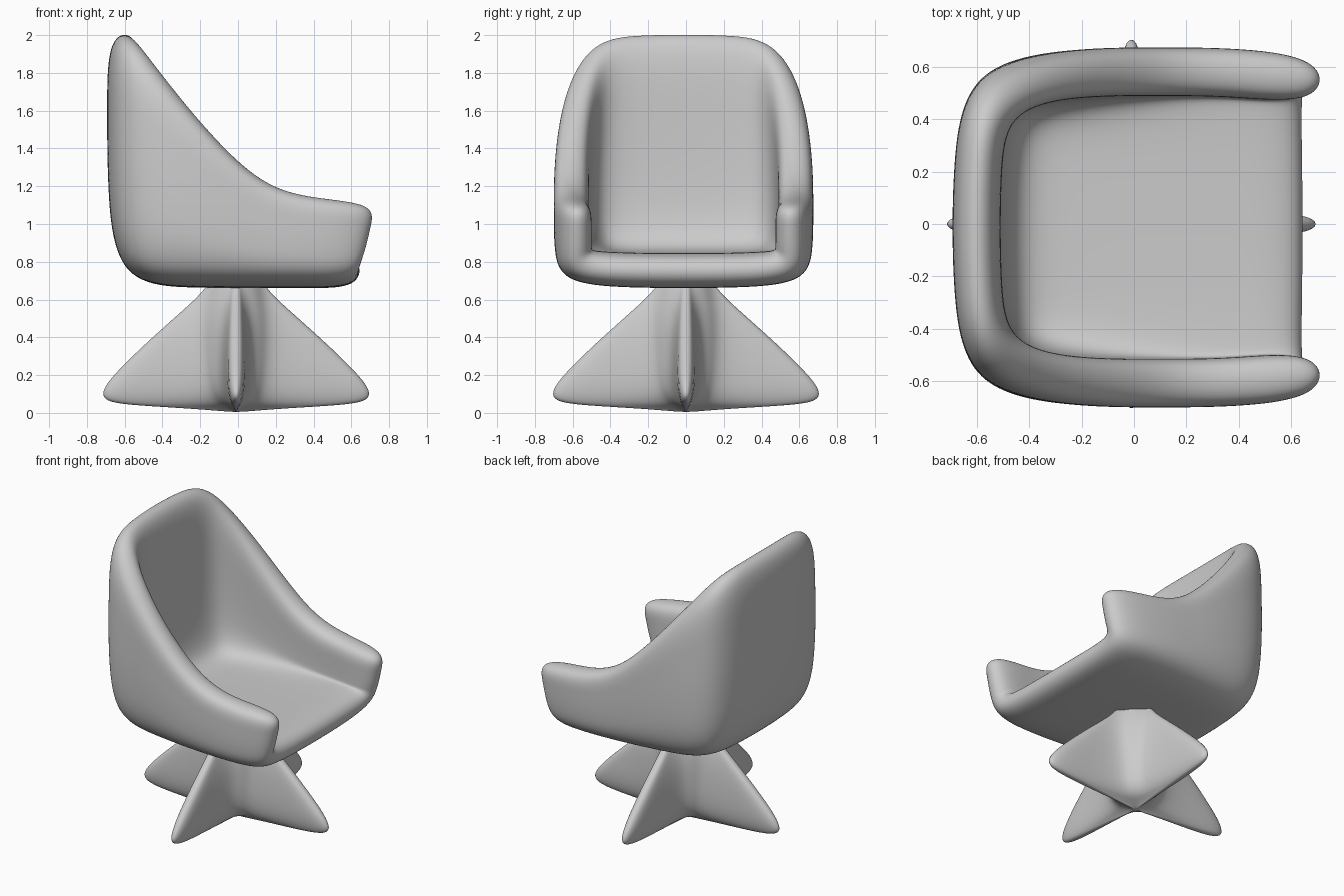
import bpy, bmesh, math
from mathutils import Vector

if "Cube" in bpy.data.objects:
    bpy.data.objects.remove(bpy.data.objects["Cube"])


def finish(name, bm, location, levels):
    mesh = bpy.data.meshes.new(name)
    bm.to_mesh(mesh)
    bm.free()
    mesh.shade_smooth()
    obj = bpy.data.objects.new(name, mesh)
    obj.location = location
    bpy.context.collection.objects.link(obj)
    sub = obj.modifiers.new("Smooth", "SUBSURF")
    sub.levels = sub.render_levels = levels
    return obj


# Seat shell: outer sheet of a floor and three walls, open towards +x
FLOOR = 0.66
xs = [0.655, 0.38, 0.10, -0.24, -0.695]
ys = [0.687, 0.25, -0.25, -0.687]
side_tops = [1.115, 1.14, 1.22, 1.58, 1.99]
back_tops = [1.99, 2.02, 2.02, 1.99]
levels = [0, 0.40, 0.70, 1]


def shell_point(x, y, top, f):
    z = FLOOR + (top - FLOOR) * f
    side, back, front = abs(y) == ys[0], x == xs[-1], x == xs[0]
    if front:                            # arm fronts lean forward and narrow
        x += 0.10 * f
        y *= 0.945 if side else 1
    if side and back:                    # rounded back corners, narrower at the top
        x += 0.055
        y *= 0.92 - 0.06 * f * f
    if f == 0 and (side or back):        # rounded lower edge
        z += 0.04 if side and back else 0.022
        x += 0.045 if back else 0
        y *= 0.95 if side else 1
    return Vector((x, y, z))


bm = bmesh.new()


def add_grid(rows):
    grid = [[bm.verts.new(p) for p in row] for row in rows]
    for r0, r1 in zip(grid, grid[1:]):
        for i in range(len(r0) - 1):
            bm.faces.new((r0[i], r0[i + 1], r1[i + 1], r1[i]))


add_grid([[shell_point(x, y, FLOOR, 0) for x in xs] for y in ys])
for side in (ys[0], ys[-1]):
    add_grid([[shell_point(x, side, t, f) for x, t in zip(xs, side_tops)] for f in levels])
add_grid([[shell_point(xs[-1], y, t, f) for y, t in zip(ys, back_tops)] for f in levels])
bmesh.ops.remove_doubles(bm, verts=bm.verts[:], dist=0.001)
bmesh.ops.recalc_face_normals(bm, faces=bm.faces[:])
bm.normal_update()
lowest = min(bm.faces, key=lambda f: f.calc_center_median().z)
if lowest.normal.z > 0:
    bmesh.ops.reverse_faces(bm, faces=bm.faces[:])
seat = finish("seat_shell", bm, (0, -0.013, 0), 4)
solid = seat.modifiers.new("Thickness", "SOLIDIFY")
solid.thickness = 0.185
solid.offset = -1
solid.use_even_offset = True
solid.use_quality_normals = True
seat.modifiers.move(1, 0)

# Base: four-pointed star with concave flanks, lofted from horizontal rings
# (height, fin reach, core radius, fin edge half thickness)
rings = [
    (0.005, 0.03, 0.012, 0.002), (0.02, 0.20, 0.045, 0.008),
    (0.035, 0.46, 0.08, 0.015), (0.05, 0.665, 0.11, 0.022),
    (0.08, 0.72, 0.14, 0.032), (0.12, 0.717, 0.16, 0.039),
    (0.17, 0.685, 0.172, 0.043), (0.24, 0.62, 0.18, 0.043),
    (0.34, 0.515, 0.182, 0.040), (0.44, 0.403, 0.18, 0.034),
    (0.54, 0.288, 0.168, 0.026), (0.64, 0.175, 0.14, 0.018),
    (0.74, 0.11, 0.10, 0.012),
]


def quarter(reach, radius, edge):
    """Half a fin, the inner band, then half of the next fin."""
    cx, cy = radius * 0.95, radius * 0.40
    half = [(reach, 0)]
    for t in (0.93, 0.5):
        s = (1 - t) / 0.93
        half.append((cx + (reach - cx) * t, edge + max(0, cy - edge) * s * s))
    half.append((cx, cy))
    middle = (radius * 0.72, radius * 0.72)
    return half + [middle] + [(y, x) for x, y in reversed(half[1:])]


bm = bmesh.new()
loops = []
for z, reach, radius, edge in rings:
    loop = []
    for k in range(4):
        c, s = round(math.cos(k * math.pi / 2)), round(math.sin(k * math.pi / 2))
        for x, y in quarter(reach, radius, edge):
            loop.append(bm.verts.new((x * c - y * s, x * s + y * c, z)))
    loops.append(loop)
for a, b in zip(loops, loops[1:]):
    n = len(a)
    for i in range(n):
        j = (i + 1) % n
        bm.faces.new((a[i], a[j], b[j], b[i]))
bm.faces.new(loops[0][::-1])
bm.faces.new(loops[-1])
finish("fin_base", bm, (-0.01, 0, 0), 2)
